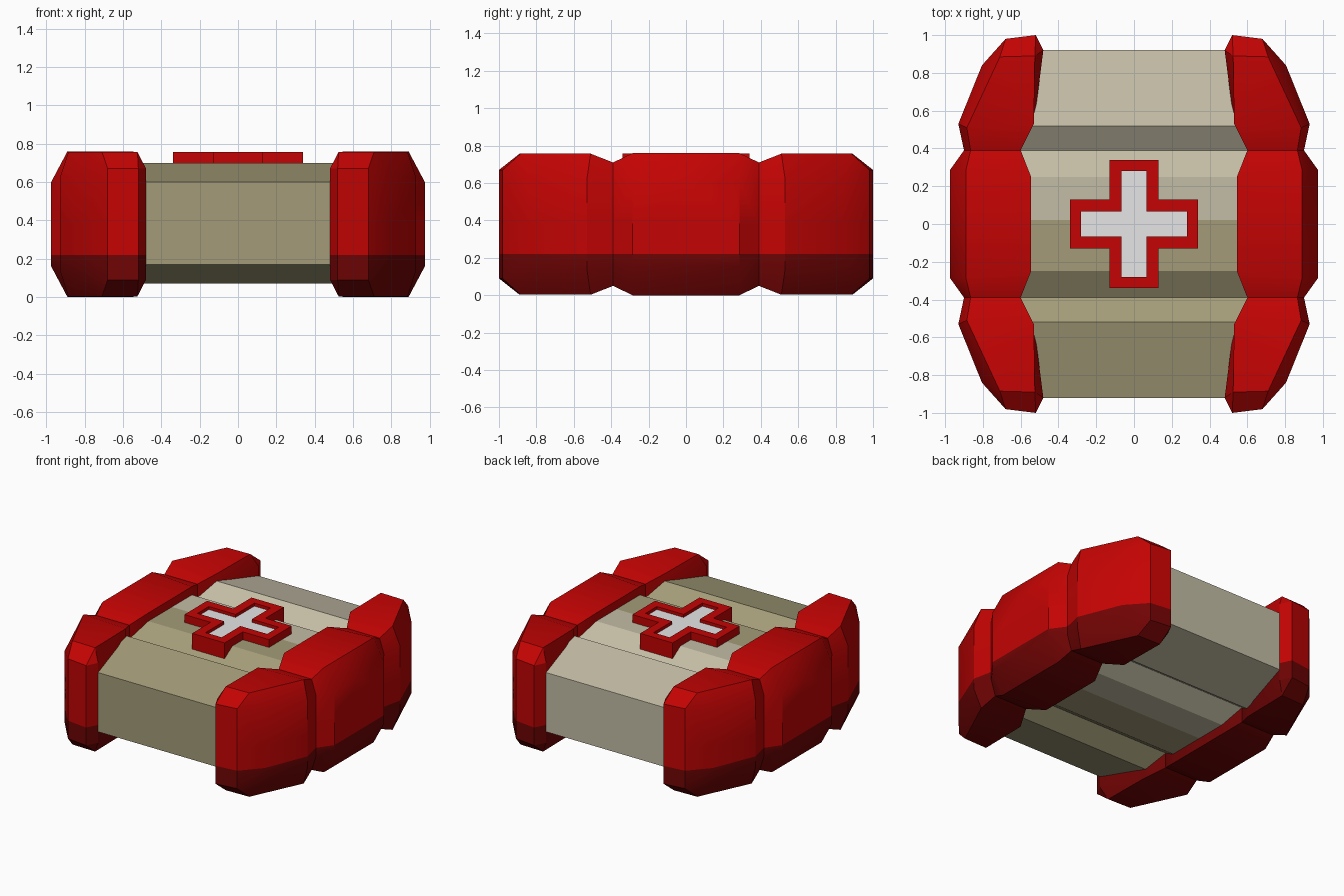
import bpy, bmesh, math

if "Cube" in bpy.data.objects:
    bpy.data.objects.remove(bpy.data.objects["Cube"])

def material(name, rgb):
    m = bpy.data.materials.new(name)
    m.diffuse_color = (*rgb, 1)
    m.use_nodes = True
    m.node_tree.nodes["Principled BSDF"].inputs["Base Color"].default_value = m.diffuse_color
    return m

RED = material("red", (0.55, 0.001, 0.001))
DARK_RED = material("dark red", (0.16, 0.001, 0.001))
TAN = material("olive tan", (0.37, 0.33, 0.19))
STONE = material("pale stone", (0.55, 0.51, 0.38))
WHITE = material("off white", (0.79, 0.79, 0.80))

def finish(name, bm, mats):
    bmesh.ops.remove_doubles(bm, verts=bm.verts, dist=1e-4)
    bmesh.ops.recalc_face_normals(bm, faces=bm.faces)
    me = bpy.data.meshes.new(name)
    bm.to_mesh(me)
    bm.free()
    for m in mats:
        me.materials.append(m)
    ob = bpy.data.objects.new(name, me)
    bpy.context.collection.objects.link(ob)
    return ob

def quad(bm, *pts):
    bm.faces.new([bm.verts.new(p) for p in pts])

# Case body: ridged yz profile extruded along x, two colours split near the middle
top = [(-.92, .60), (-.52, .70), (-.39, .61), (-.25, .70), (.02, .70),
       (.25, .70), (.39, .61), (.52, .70), (.92, .60)]
bot = [(y, .77 - z) for y, z in top]
W = .64
bm = bmesh.new()
for i in range(len(top) - 1):
    (a, b), (c, d) = top[i:i + 2], bot[i:i + 2]
    quad(bm, (-W, *a), (W, *a), (W, *b), (-W, *b))
    quad(bm, (-W, *c), (W, *c), (W, *d), (-W, *d))
    for x in (-W, W):
        quad(bm, (x, *a), (x, *b), (x, *d), (x, *c))
for i in (0, -1):
    quad(bm, (-W, *top[i]), (W, *top[i]), (W, *bot[i]), (-W, *bot[i]))
body = finish("case_body", bm, [TAN, STONE])
for p in body.data.polygons:
    p.material_index = int(p.center.y > .02)

# Bumpers: stations along y (inner top, outer top, outer middle), mirrored in y and z
stations = [
    ((.545, .25, .76), (.89, .285, .76), (.975, .285, .60)),
    ((.60, .39, .71), (.865, .39, .71), (.90, .39, .60)),
    ((.53, .53, .757), (.885, .51, .757), (.93, .53, .62)),
    ((.525, .89, .757), (.71, .885, .757), (.805, .84, .64)),
]
inner_mid = [(.545, .25, .67), (.60, .39, .67), (.53, .53, .67), (.48, .92, .67)]
tip_in, tip_out = (.52, 1.0, .67), (.68, .98, .67)
BAND = .22

def bumper(name, sx):
    bm = bmesh.new()
    for sy in (1, -1):
        for flip in (False, True):
            def q(*pts):
                quad(bm, *[(sx * x, sy * y, .76 - z if flip else z) for x, y, z in pts])

            def wall(a, b):
                q(a, b, (*b[:2], .38), (*a[:2], .38))

            rows = [(m, *s) for m, s in zip(inner_mid, stations)]
            rows.insert(0, tuple((x, 0, z) for x, y, z in rows[0]))
            for r, s in zip(rows, rows[1:]):
                for k in range(3):
                    q(r[k], s[k], s[k + 1], r[k + 1])
                wall(r[0], s[0])
                wall(r[3], s[3])
            # Rounded-off tip
            mid, it, ot, om = rows[-1]
            q(mid, it, tip_in)
            q(it, ot, tip_out, tip_in)
            q(ot, om, tip_out)
            wall(mid, tip_in)
            wall(tip_in, tip_out)
            wall(tip_out, om)
    # Cut a line for the dark lower band
    bmesh.ops.remove_doubles(bm, verts=bm.verts, dist=1e-4)
    bmesh.ops.bisect_plane(bm, geom=bm.verts[:] + bm.edges[:] + bm.faces[:],
                           plane_co=(0, 0, BAND), plane_no=(0, 0, 1))
    ob = finish(name, bm, [RED, DARK_RED])
    for p in ob.data.polygons:
        p.material_index = int(p.center.z < BAND)
    bpy.ops.object.select_all(action='DESELECT')
    ob.select_set(True)
    bpy.context.view_layer.objects.active = ob
    bpy.ops.object.shade_smooth_by_angle(angle=math.radians(30))

bumper("bumper_right", 1)
bumper("bumper_left", -1)

# Cross emblem: raised red frame around a slightly sunken white plate
def cross(l, w, z):
    quarter = [(l, -w), (l, w), (w, w)]
    out = []
    for _ in range(4):
        out += [(x, y, z) for x, y in quarter]
        quarter = [(-y, x) for x, y in quarter]
    return out

loops = [cross(.34, .13, .63), cross(.34, .13, .757),
         cross(.28, .065, .757), cross(.28, .065, .63)]
bm = bmesh.new()
for j in range(4):
    a, b = loops[j], loops[(j + 1) % 4]
    for i in range(12):
        k = (i + 1) % 12
        quad(bm, a[i], a[k], b[k], b[i])
finish("cross_frame", bm, [RED])

bm = bmesh.new()
face = bm.faces.new([bm.verts.new(p) for p in cross(.28, .065, .727)])
ext = bmesh.ops.extrude_face_region(bm, geom=[face])
for v in ext["geom"]:
    if isinstance(v, bmesh.types.BMVert):
        v.co.z += .008
finish("cross_plate", bm, [WHITE])
